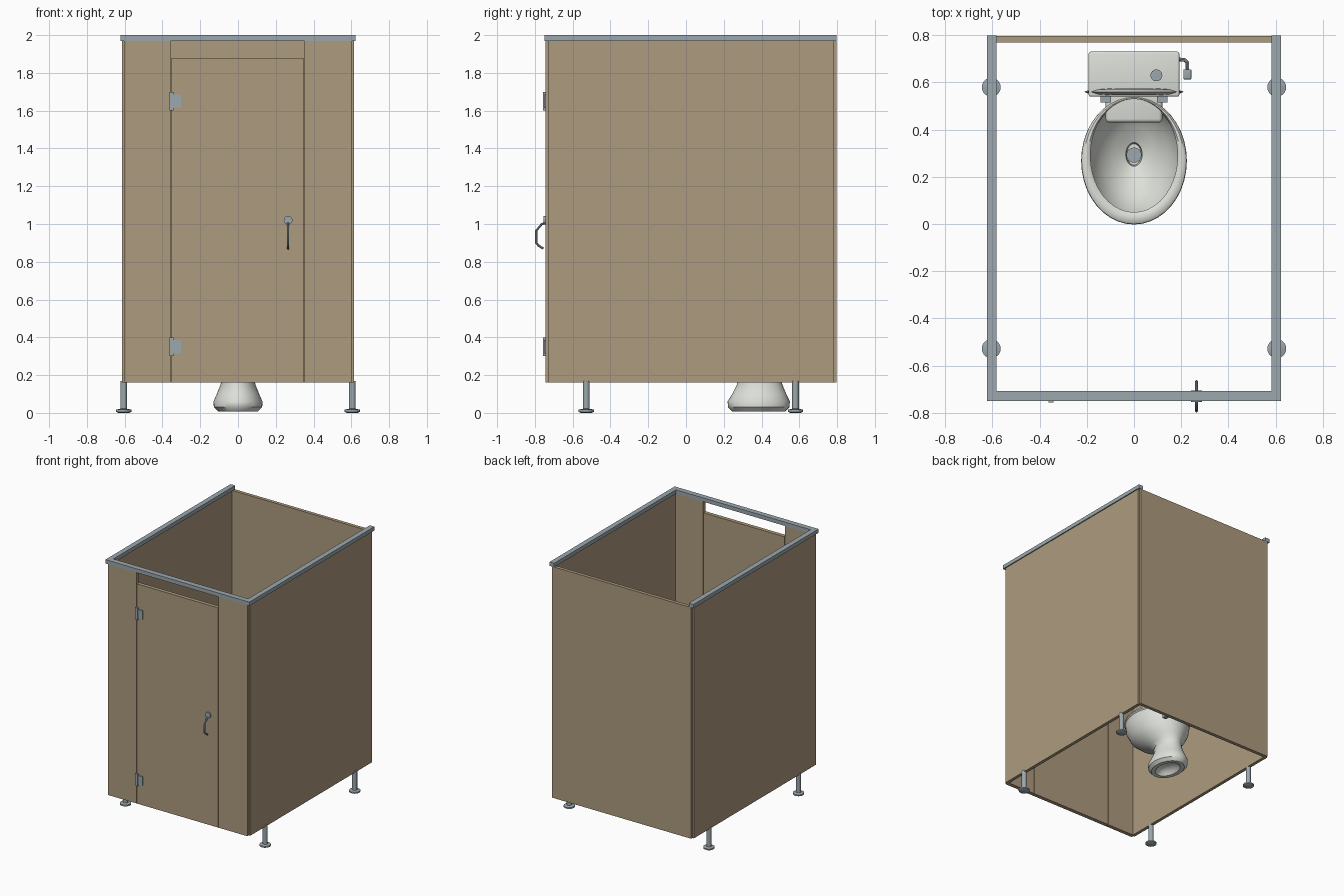
import bpy, bmesh, math
from mathutils import Vector

cube = bpy.data.objects.get("Cube")
if cube:
    bpy.data.objects.remove(cube)


def material(name, rgb):
    m = bpy.data.materials.new(name)
    m.use_nodes = True
    m.diffuse_color = (*rgb, 1)
    m.node_tree.nodes["Principled BSDF"].inputs["Base Color"].default_value = (*rgb, 1)
    return m


TAN = material("tan laminate", (0.42, 0.33, 0.21))
METAL = material("grey metal", (0.33, 0.39, 0.42))
WHITE = material("white ceramic", (0.72, 0.74, 0.69))


def finish(name, bm, mat, smooth=False):
    bmesh.ops.recalc_face_normals(bm, faces=bm.faces)
    mesh = bpy.data.meshes.new(name)
    bm.to_mesh(mesh)
    bm.free()
    mesh.materials.append(mat)
    ob = bpy.data.objects.new(name, mesh)
    bpy.context.collection.objects.link(ob)
    if smooth:
        bpy.ops.object.select_all(action="DESELECT")
        ob.select_set(True)
        bpy.context.view_layer.objects.active = ob
        bpy.ops.object.shade_smooth_by_angle(angle=math.radians(40))
    return ob


def box(name, mat, x, y, z, bevel=0):
    """Box from (min, max) ranges."""
    bm = bmesh.new()
    bmesh.ops.create_cube(bm, size=1)
    for v in bm.verts:
        v.co = [(a + b) / 2 + c * (b - a) for c, (a, b) in zip(v.co, (x, y, z))]
    if bevel:
        bmesh.ops.bevel(bm, geom=bm.edges[:], offset=bevel, segments=3,
                        profile=0.5, affect="EDGES")
    return finish(name, bm, mat, bevel > 0)


def loft(name, mat, rings, x=0, closed=False, n=40):
    """Skin stacked ellipses given as (z, centre y, x radius, y radius)."""
    bm = bmesh.new()
    loops = [[bm.verts.new((x + rx * math.cos(t), cy + ry * math.sin(t), z))
              for t in (2 * math.pi * i / n for i in range(n))]
             for z, cy, rx, ry in rings]
    pairs = list(zip(loops, loops[1:]))
    if closed:
        pairs.append((loops[-1], loops[0]))
    else:
        bm.faces.new(loops[0])
        bm.faces.new(loops[-1])
    for a, b in pairs:
        for i in range(n):
            j = (i + 1) % n
            bm.faces.new((a[i], a[j], b[j], b[i]))
    return finish(name, bm, mat, True)


def tube(name, mat, points, r):
    """Round bar along a polyline, converted to a mesh."""
    cu = bpy.data.curves.new(name, "CURVE")
    cu.dimensions = "3D"
    cu.bevel_depth, cu.bevel_resolution, cu.use_fill_caps = r, 2, True
    s = cu.splines.new("POLY")
    s.points.add(len(points) - 1)
    for p, co in zip(s.points, points):
        p.co = (*co, 1)
    tmp = bpy.data.objects.new(name, cu)
    mesh = bpy.data.meshes.new_from_object(tmp)
    bpy.data.objects.remove(tmp)
    bm = bmesh.new()
    bm.from_mesh(mesh)
    bpy.data.meshes.remove(mesh)
    return finish(name, bm, mat, True)


# Partition panels
LOW, HIGH = 0.16, 1.97
FRONT = (-0.745, -0.715)
box("back_panel", TAN, (-0.603, 0.603), (0.77, 0.797), (LOW, HIGH))
box("right_front_panel", TAN, (-0.603, -0.357), FRONT, (LOW, HIGH))
box("left_front_panel", TAN, (0.352, 0.603), FRONT, (LOW, HIGH))
box("door", TAN, (-0.353, 0.348), FRONT, (LOW, 1.88))

# Side panels, top rails and levelling feet
for side, s in (("left", 1), ("right", -1)):
    box(side + "_panel", TAN, sorted((s * 0.59, s * 0.615)), (-0.728, 0.78), (LOW, HIGH))
    box(side + "_top_rail", METAL, sorted((s * 0.583, s * 0.623)), (-0.75, 0.798), (HIGH, 2))
    for end, y in (("front", -0.528), ("back", 0.58)):
        profile = ((0, 0.028), (0.006, 0.04), (0.017, 0.04), (0.022, 0.018), (LOW + 0.01, 0.018))
        loft(f"{side}_{end}_foot", METAL, [(z, y, r, r) for z, r in profile], s * 0.605, n=20)
box("front_top_rail", METAL, (-0.583, 0.583), (-0.75, -0.708), (HIGH, 2))

# Door hinges
for name, z in (("lower", 0.35), ("upper", 1.65)):
    box(name + "_hinge_barrel", METAL, (-0.362, -0.342), (-0.756, -0.74), (z - 0.048, z + 0.048))
    box(name + "_hinge_leaf", METAL, (-0.342, -0.302), (-0.751, -0.74), (z - 0.035, z + 0.035))

# Door handles on both faces, with a round lock rose
for name, s in (("outer", -1), ("inner", 1)):
    face = -0.73 + s * 0.015
    path = ((0, 1.005), (0.018, 1.0), (0.048, 0.965), (0.048, 0.9), (0.035, 0.885), (0.01, 0.87))
    tube(name + "_handle", METAL, [(0.265, face + s * d, z) for d, z in path], 0.006)
    bm = bmesh.new()
    bmesh.ops.create_cone(bm, cap_ends=True, segments=24, radius1=0.023, radius2=0.023, depth=0.012)
    for v in bm.verts:
        v.co = Vector((0.265 + v.co.x, face + s * 0.003 + v.co.z, 1.02 + v.co.y))
    finish(name + "_lock_rose", bm, METAL, True)

# Toilet: pedestal, hollow bowl, seat
loft("toilet_bowl", WHITE, [
    (0.05, 0.385, 0.03, 0.05), (0.03, 0.385, 0.06, 0.09), (0.008, 0.385, 0.075, 0.11),
    (0.008, 0.385, 0.105, 0.14), (0.03, 0.385, 0.128, 0.162), (0.06, 0.385, 0.13, 0.165),
    (0.1, 0.388, 0.112, 0.143), (0.15, 0.39, 0.092, 0.12), (0.19, 0.385, 0.088, 0.115),
    (0.22, 0.36, 0.105, 0.14), (0.26, 0.32, 0.15, 0.19), (0.32, 0.29, 0.192, 0.235),
    (0.4, 0.272, 0.215, 0.26), (0.45, 0.27, 0.218, 0.264), (0.455, 0.28, 0.19, 0.245),
    (0.4, 0.29, 0.18, 0.235), (0.33, 0.292, 0.14, 0.185), (0.28, 0.294, 0.09, 0.12),
    (0.25, 0.295, 0.035, 0.05), (0.22, 0.295, 0.03, 0.045)])
loft("toilet_seat", WHITE, [
    (0.45, 0.27, 0.215, 0.262), (0.46, 0.268, 0.224, 0.27), (0.472, 0.268, 0.222, 0.268),
    (0.48, 0.272, 0.212, 0.26), (0.48, 0.285, 0.195, 0.245), (0.472, 0.29, 0.185, 0.24),
    (0.45, 0.29, 0.185, 0.24)], closed=True)
loft("drain", METAL, [(0.225, 0.292, 0.032, 0.032), (0.262, 0.292, 0.032, 0.032)], n=24)

# Raised lid: a thin upright oval with a domed edge
lid = loft("toilet_lid", WHITE, [
    (-0.014, 0, 0.14, 0.19), (-0.01, 0, 0.185, 0.23), (0, 0, 0.212, 0.258),
    (0.01, 0, 0.185, 0.23), (0.014, 0, 0.14, 0.19)])
for v in lid.data.vertices:
    v.co = (v.co.x, 0.56 - v.co.z, 0.74 + v.co.y)

# Cistern, its shelf and fittings
box("bowl_shelf", WHITE, (-0.12, 0.12), (0.43, 0.7), (0.36, 0.465), 0.015)
box("cistern", WHITE, (-0.18, 0.18), (0.55, 0.72), (0.46, 0.84), 0.012)
box("cistern_cover", WHITE, (-0.192, 0.192), (0.54, 0.73), (0.83, 0.87), 0.008)
loft("flush_button", METAL, [(0.86, 0.63, 0.025, 0.025), (0.878, 0.63, 0.025, 0.025)], 0.095, n=24)
for side, x in (("left", 0.12), ("right", -0.12)):
    box(side + "_seat_hinge", METAL, (x - 0.022, x + 0.022), (0.515, 0.55), (0.455, 0.49))

# Water supply pipe and valve
tube("supply_pipe", METAL, [(0.15, 0.7, 0.47), (0.15, 0.7, 0.3), (0.17, 0.7, 0.275),
                            (0.215, 0.695, 0.27), (0.226, 0.685, 0.27), (0.226, 0.64, 0.27)], 0.008)
box("supply_valve", METAL, (0.209, 0.243), (0.613, 0.655), (0.25, 0.29), 0.004)
